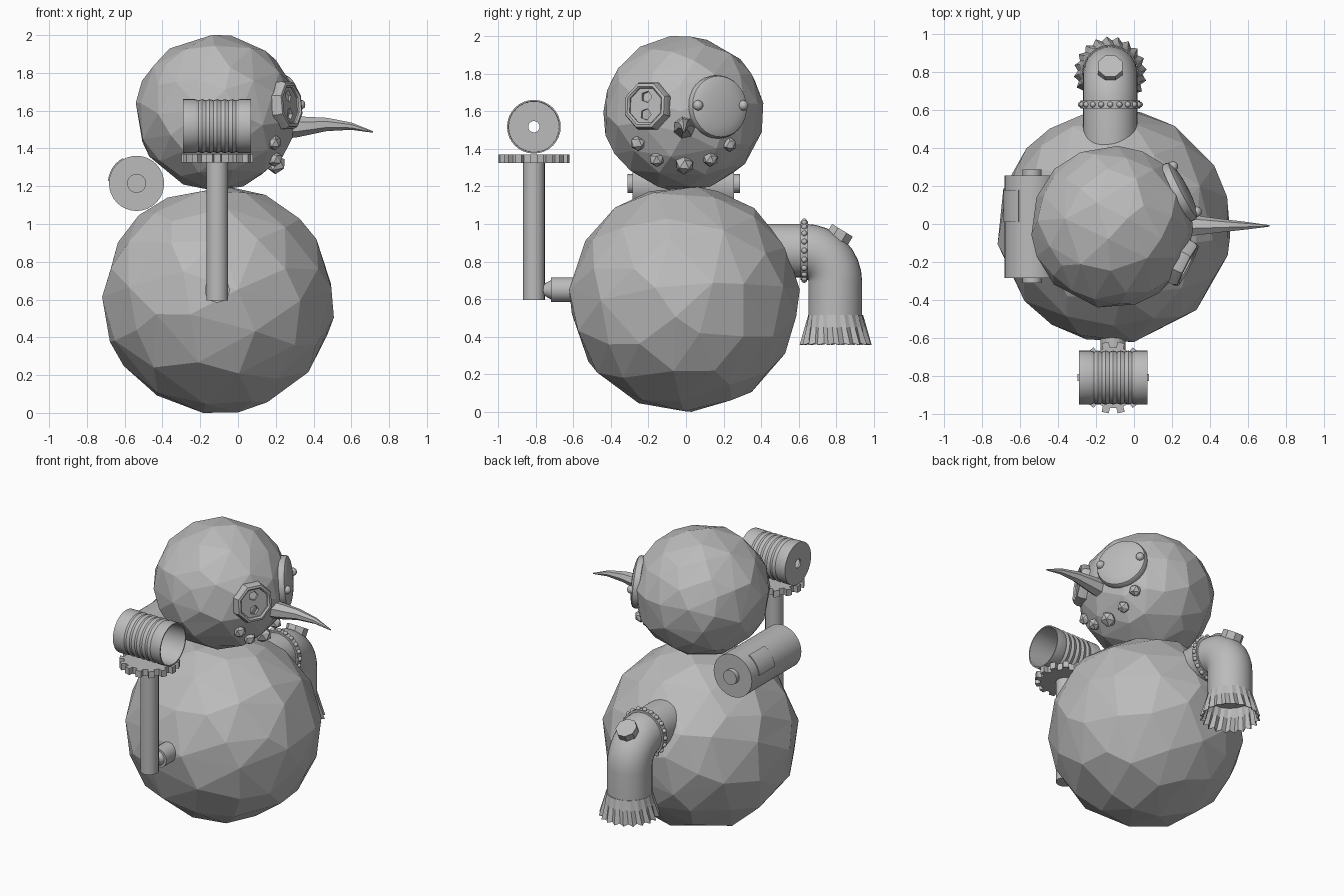
import bpy, bmesh, math, random
from math import sin, cos, pi, radians
from mathutils import Vector

if "Cube" in bpy.data.objects:
    bpy.data.objects.remove(bpy.data.objects["Cube"])

random.seed(4)
GREY = bpy.data.materials.new("plain grey")
GREY.diffuse_color = (0.5, 0.5, 0.5, 1)
GREY.use_nodes = True
GREY.node_tree.nodes["Principled BSDF"].inputs["Base Color"].default_value = GREY.diffuse_color


def finish(name, bm, loc=(0, 0, 0), axis=(0, 0, 1), smooth=True):
    """Turn a bmesh into an object whose local z points along axis."""
    bmesh.ops.recalc_face_normals(bm, faces=bm.faces)
    me = bpy.data.meshes.new(name)
    bm.to_mesh(me)
    bm.free()
    me.materials.append(GREY)
    ob = bpy.data.objects.new(name, me)
    bpy.context.collection.objects.link(ob)
    ob.location = loc
    if tuple(axis) != (0, 0, 1):
        ob.rotation_euler = Vector(axis).to_track_quat('Z', 'Y').to_euler()
    if smooth:
        bpy.ops.object.select_all(action='DESELECT')
        ob.select_set(True)
        bpy.context.view_layer.objects.active = ob
        bpy.ops.object.shade_smooth_by_angle(angle=radians(35))
    return ob


def loft(name, rings, caps=True, closed=False, **kw):
    """Skin a list of equally long point rings."""
    bm = bmesh.new()
    vs = [[bm.verts.new(p) for p in ring] for ring in rings]
    pairs = list(zip(vs, vs[1:])) + ([(vs[-1], vs[0])] if closed else [])
    n = len(vs[0])
    for a, b in pairs:
        for i in range(n):
            j = (i + 1) % n
            bm.faces.new((a[i], a[j], b[j], b[i]))
    if caps and not closed:
        bm.faces.new(vs[0])
        bm.faces.new(vs[-1])
    return finish(name, bm, **kw)


def lathe(name, profile, n=32, phase=0, **kw):
    """Spin (radius, height) points about local z."""
    return loft(name, [[(r * cos(2 * pi * i / n + phase), r * sin(2 * pi * i / n + phase), h)
                        for i in range(n)] for r, h in profile], **kw)


def ball(name, loc, size, sub=1, jitter=0.0, ratio=1.0, smooth=False):
    """Faceted ball, optionally made irregular."""
    bm = bmesh.new()
    bmesh.ops.create_icosphere(bm, subdivisions=sub, radius=1)
    for v in bm.verts:
        v.co += Vector([random.uniform(-jitter, jitter) for _ in range(3)])
        v.co.normalize()
        v.co = Vector([a * b for a, b in zip(v.co, size)])
    ob = finish(name, bm, loc, smooth=smooth)
    if ratio < 1:
        ob.modifiers.new("facets", 'DECIMATE').ratio = ratio
    return ob


# Snow body and head
HEAD = Vector((-0.115, -0.015, 1.59))
ball("snow_body", (-0.105, -0.01, 0.6), (0.615, 0.615, 0.6), 3, 0.05, 0.5)
ball("snow_head", HEAD, (0.427, 0.427, 0.412), 3, 0.05, 0.5)

# Bent beak-like nose
loft("nose", [[(x, -0.01 + r * cos(2 * pi * i / 7), z + r * sin(2 * pi * i / 7)) for i in range(7)]
              for x, z, r in [(0.22, 1.51, 0.064), (0.32, 1.515, 0.056), (0.47, 1.527, 0.036),
                              (0.6, 1.518, 0.02), (0.715, 1.487, 0.004)]])

# Button eye: octagonal rim and holed disc
eye_pos = Vector((0.265, -0.21, 1.63))
eye_dir = eye_pos - HEAD
lathe("button_rim", [(0.1, -0.04), (0.1, 0.015), (0.11, 0.025), (0.125, 0.022), (0.135, 0.0), (0.135, -0.04)],
      8, pi / 8, closed=True, loc=eye_pos, axis=eye_dir)
disc = lathe("button_disc", [(0.102, -0.03), (0.102, 0.006)], 8, pi / 8, loc=eye_pos, axis=eye_dir)
rot = eye_dir.to_track_quat('Z', 'Y')
for s in (-1, 1):
    cutter = lathe("hole_cutter", [(0.032, -0.1), (0.032, 0.1)], 5,
                   loc=eye_pos + rot @ Vector((0, s * 0.047, 0)), axis=eye_dir, smooth=False)
    cutter.hide_render = True
    cutter.display_type = 'WIRE'
    mod = disc.modifiers.new("hole", 'BOOLEAN')
    mod.object = cutter
    mod.operation = 'DIFFERENCE'
    bpy.ops.object.select_all(action='DESELECT')
    disc.select_set(True)
    bpy.context.view_layer.objects.active = disc
    bpy.ops.object.modifier_apply(modifier=mod.name)
    bpy.data.objects.remove(cutter)

# Domed lens eye with two studs
lens_pos = Vector((0.25, 0.175, 1.625))
lens_dir = lens_pos - HEAD
R = 0.168
lathe("lens_eye", [(R, -0.03), (R, -0.004)] + [(R * cos(a), 0.035 * sin(a))
      for a in [radians(d) for d in (15, 30, 45, 60, 75, 88)]], 32, loc=lens_pos, axis=lens_dir)
rot = lens_dir.to_track_quat('Z', 'Y')
for s in (-1, 1):
    ball("lens_stud", lens_pos + rot @ Vector((s * 0.135, 0.005, 0.02)), (0.028,) * 3, 2, smooth=True)

# Coal mouth
for y, z in [(-0.255, 1.43), (-0.155, 1.345), (-0.01, 1.315), (0.13, 1.345), (0.23, 1.425)]:
    dx = math.sqrt(0.42 ** 2 - (y - HEAD.y) ** 2 - (z - HEAD.z) ** 2)
    r = 0.052 if abs(y) < 0.05 else 0.042
    ball("mouth_coal", (HEAD.x + dx, y, z), (r,) * 3, 1, 0.15)

# Rod arm: socket, upright, toothed wheel and ribbed can
lathe("rod_socket", [(0.066, 0), (0.066, 0.15), (0.05, 0.15), (0.003, 0.24)], 16,
      loc=(-0.11, -0.57, 0.65), axis=(0, -1, 0))
lathe("rod_upright", [(0.058, 0.595), (0.058, 1.34)], 20, loc=(-0.11, -0.81, 0))
TEETH = 14
gear = []
for h in (1.325, 1.37):
    gear.append([((r * cos(a)), r * sin(a), h) for k in range(TEETH)
                 for r, f in [(0.16, -0.27), (0.19, -0.22), (0.19, 0.22), (0.16, 0.27)]
                 for a in [2 * pi * (k + f) / TEETH]])
loft("toothed_wheel", gear, loc=(-0.11, -0.81, 0), smooth=False)
ribs = [(0.143 - (0.007 if i % 2 else 0), 0.06 + 0.02 * i) for i in range(13)]
lathe("ribbed_can", [(0.03, 0), (0.143, 0)] + ribs + [(0.143, 0.36), (0.135, 0.36), (0.133, 0.012), (0.03, 0.012)],
      32, closed=True, loc=(-0.29, -0.81, 1.518), axis=(1, 0, 0))

# Pipe arm: elbow swept from the body and down
X, PR, BEND = -0.125, 0.143, 0.165
path = [(0.42, 0.858, 0)] + [(0.63 + BEND * sin(a), 0.693 + BEND * cos(a), a)
                             for a in [radians(11.25 * k) for k in range(9)]] + [(0.795, 0.51, pi / 2)]
loft("elbow_pipe", [[(X + PR * cos(t), y + PR * sin(t) * sin(a), z + PR * sin(t) * cos(a))
                     for t in [2 * pi * i / 32 for i in range(32)]] for y, z, a in path])
lathe("pipe_collar", [(0.14, -0.02), (0.156, -0.02), (0.156, 0.02), (0.14, 0.02)], 32, closed=True,
      loc=(X, 0.63, 0.858), axis=(0, 1, 0))
for k in range(20):
    a = 2 * pi * k / 20
    ball("collar_rivet", (X + 0.156 * cos(a), 0.63, 0.858 + 0.156 * sin(a)), (0.016,) * 3, 2, smooth=True)
lathe("elbow_cap", [(0.07, -0.05), (0.07, 0.025)], 8, pi / 8, loc=(X, 0.82, 0.945), axis=(0, 0.52, 0.85))

# Pleated cuff, flared and slightly twisted
N = 40
cuff = []
for r, fold, tw, z in [(0.146, 0, 0, 0.515), (0.16, 0.006, 0.04, 0.45), (0.182, 0.011, 0.1, 0.36)]:
    cuff.append([((r + fold * (-1) ** i) * cos(2 * pi * i / N + tw), (r + fold * (-1) ** i) * sin(2 * pi * i / N + tw),
                  z - 0.4 * fold * (-1) ** i) for i in range(N)])
skirt = loft("pleated_cuff", cuff, caps=False, loc=(X, 0.797, 0), smooth=False)
skirt.modifiers.new("cloth", 'SOLIDIFY').thickness = 0.005

# Back canister with end knobs and a curved plate
BX, BZ = -0.537, 1.215
lathe("back_canister", [(0.05, -0.3), (0.05, -0.273), (0.146, -0.273), (0.146, 0.268), (0.05, 0.268), (0.05, 0.3)],
      32, loc=(BX, -0.012, BZ), axis=(0, 1, 0))
arc = [radians(28 + 57 * i / 6) for i in range(7)]
outline = [(0.152, a) for a in arc] + [(0.14, a) for a in reversed(arc)]
loft("canister_plate", [[(BX - r * sin(a), y, BZ + r * cos(a)) for r, a in outline] for y in (0.01, 0.18)])
